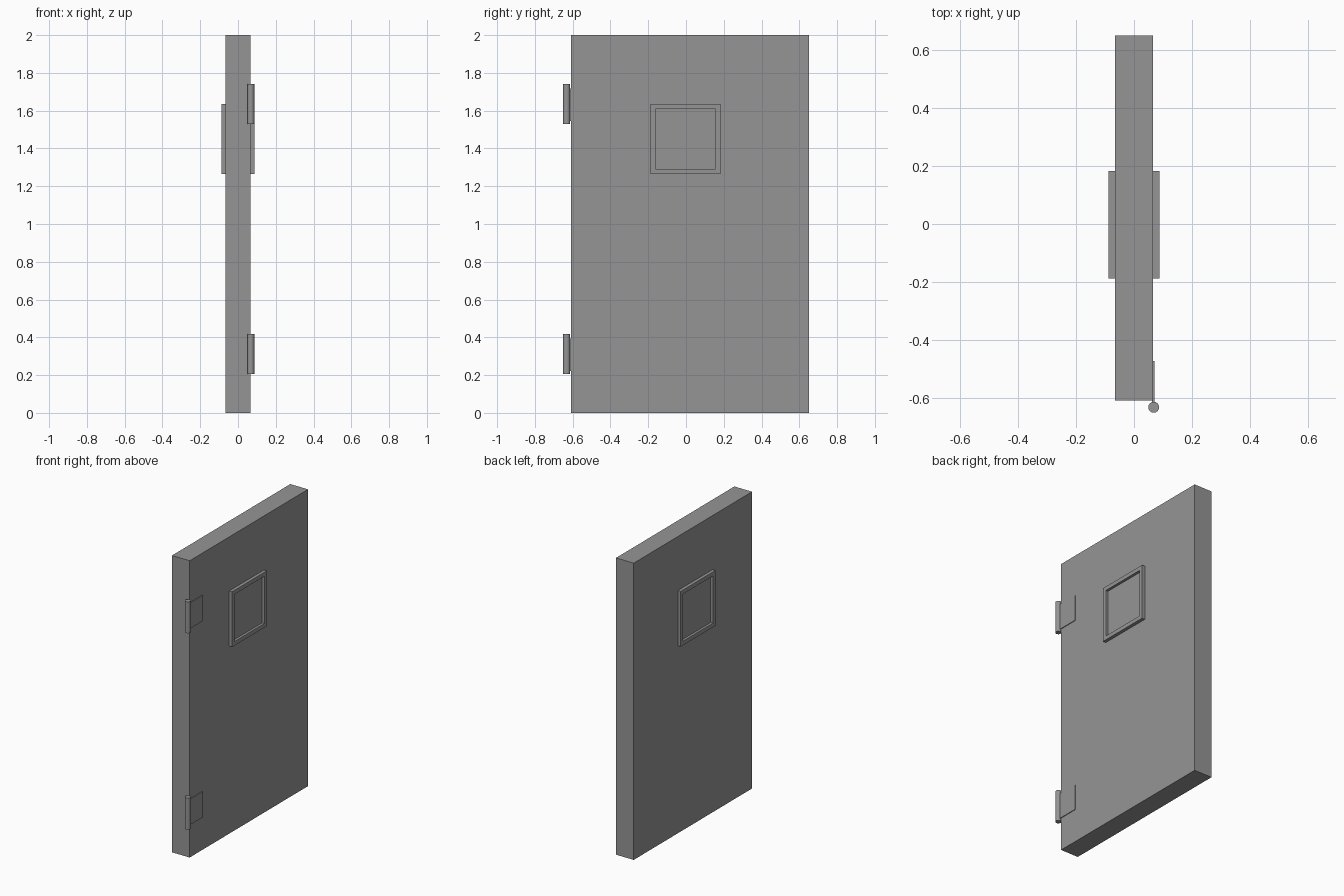
import bpy, bmesh
from mathutils import Matrix, Vector

if "Cube" in bpy.data.objects:
    bpy.data.objects.remove(bpy.data.objects["Cube"])

# Dark grey used on every part
grey = bpy.data.materials.new("dark_grey")
grey.diffuse_color = (0.3, 0.3, 0.3, 1)
grey.use_nodes = True
grey.node_tree.nodes["Principled BSDF"].inputs["Base Color"].default_value = grey.diffuse_color


def finish(bm, name):
    bmesh.ops.recalc_face_normals(bm, faces=bm.faces)
    mesh = bpy.data.meshes.new(name)
    bm.to_mesh(mesh)
    bm.free()
    mesh.materials.append(grey)
    obj = bpy.data.objects.new(name, mesh)
    bpy.context.collection.objects.link(obj)
    return obj


def box_bm(lo, hi):
    lo, hi = Vector(lo), Vector(hi)
    bm = bmesh.new()
    m = Matrix.Translation((lo + hi) / 2) @ Matrix.Diagonal((*(hi - lo), 1))
    bmesh.ops.create_cube(bm, size=1, matrix=m)
    return bm


# Door slab
finish(box_bm((-0.066, -0.609, 0), (0.066, 0.651, 2)), "door_panel")

# Window frame standing proud on both faces, with recessed panes
bm = box_bm((-0.088, -0.188, 1.264), (0.088, 0.182, 1.636))
bm.normal_update()
sides = [f for f in bm.faces if abs(f.normal.x) > 0.9]
bmesh.ops.inset_individual(bm, faces=sides, thickness=0.027,
                           use_even_offset=True)
panes = bmesh.ops.extrude_discrete_faces(bm, faces=sides)["faces"]
for f in panes:
    for v in f.verts:
        v.co.x = 0.071 if v.co.x > 0 else -0.071
finish(bm, "window_frame")

# Hinges: barrel at the door edge and a thin leaf on the face
for label, z in (("lower", 0.312), ("upper", 1.635)):
    finish(box_bm((0.062, -0.631, z - 0.09), (0.071, -0.473, z + 0.083)),
           label + "_hinge_leaf")
    bm = bmesh.new()
    bmesh.ops.create_cone(bm, cap_ends=True, segments=16, radius1=0.0187,
                          radius2=0.0187, depth=0.212,
                          matrix=Matrix.Translation((0.068, -0.632, z)))
    barrel = finish(bm, label + "_hinge_barrel")
    bpy.ops.object.select_all(action='DESELECT')
    barrel.select_set(True)
    bpy.context.view_layer.objects.active = barrel
    bpy.ops.object.shade_smooth_by_angle()
